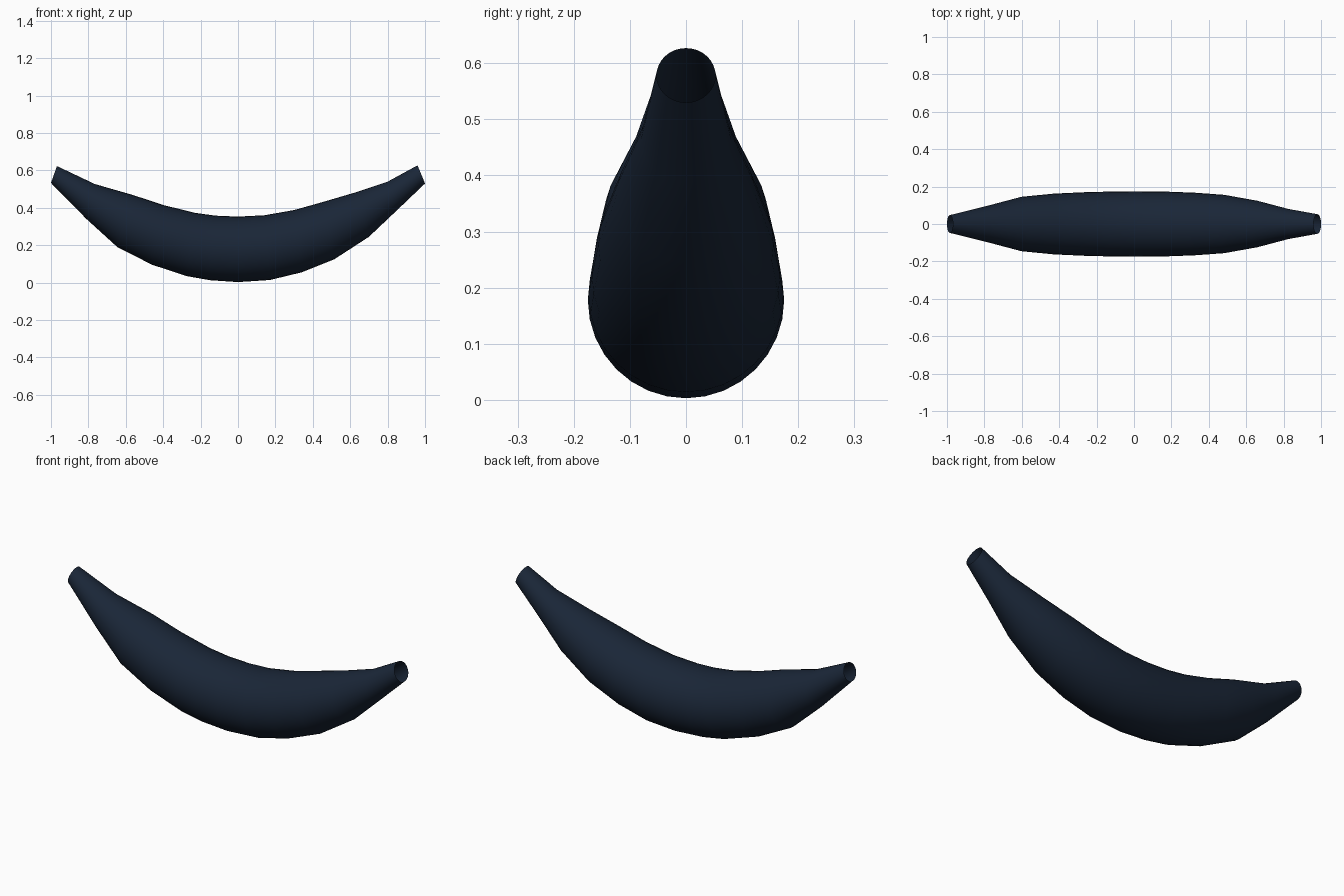
import bpy, bmesh, math
from mathutils import Vector

if "Cube" in bpy.data.objects:
    bpy.data.objects.remove(bpy.data.objects["Cube"])

SIDES = 32
# Each ring: bottom x, bottom z, top x, top z (side outline of the curved body)
RINGS = [
    (-1.0, .533, -.968, .623), (-.81, .34, -.765, .527), (-.645, .19, -.56, .468),
    (-.46, .096, -.40, .415), (-.275, .035, -.23, .373), (-.15, .013, -.12, .358),
    (0, .003, 0, .353), (.17, .014, .14, .36), (.34, .055, .30, .388),
    (.515, .125, .45, .43), (.70, .245, .62, .48), (.85, .387, .80, .54),
    (1.0, .53, .96, .627),
]

# Curved body: round rings swept along the bend, open at both ends
bm = bmesh.new()
rings = []
for bx, bz, tx, tz in RINGS:
    low, high = Vector((bx, 0, bz)), Vector((tx, 0, tz))
    centre, up = (low + high) / 2, (high - low) / 2
    side = Vector((0, up.length, 0))
    rings.append([bm.verts.new(centre + up * math.cos(a) + side * math.sin(a))
                  for a in (2 * math.pi * i / SIDES for i in range(SIDES))])
for r0, r1 in zip(rings, rings[1:]):
    for i in range(SIDES):
        j = (i + 1) % SIDES
        bm.faces.new((r0[j], r0[i], r1[i], r1[j])).smooth = True

# Make the skin face outwards
bm.normal_update()
f = bm.faces[:][0]
mid = sum((v.co for v in rings[0]), Vector()) / SIDES
if f.normal.dot(f.calc_center_median() - mid) < 0:
    bmesh.ops.reverse_faces(bm, faces=bm.faces[:])

mesh = bpy.data.meshes.new("banana_body")
bm.to_mesh(mesh)
bm.free()
body = bpy.data.objects.new("banana_body", mesh)
bpy.context.collection.objects.link(body)

# Dark navy skin
skin = bpy.data.materials.new("dark_navy")
skin.diffuse_color = (0.010, 0.019, 0.038, 1)
skin.use_nodes = True
skin.node_tree.nodes["Principled BSDF"].inputs["Base Color"].default_value = skin.diffuse_color
mesh.materials.append(skin)
